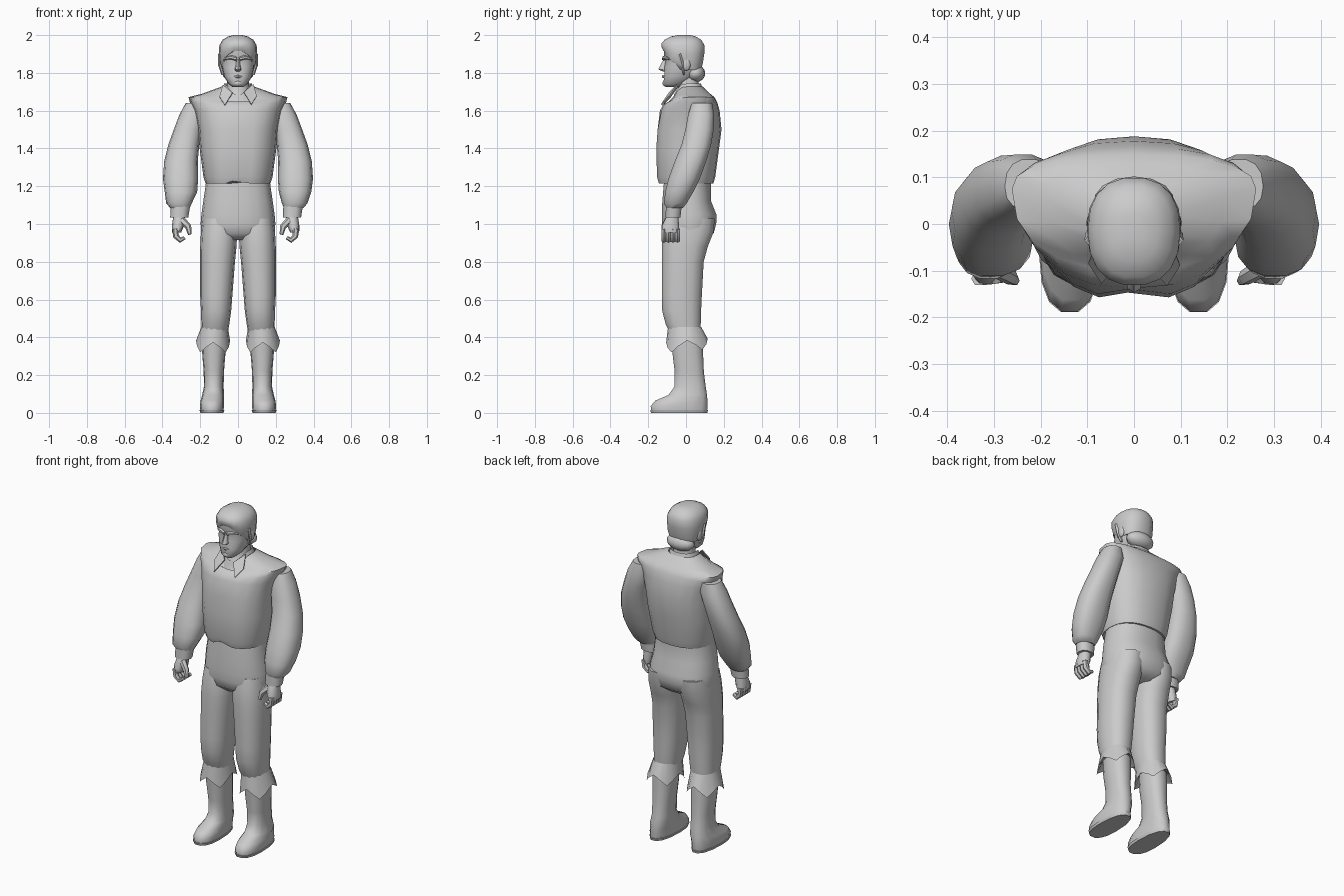
import bpy, bmesh, math
from mathutils import Vector

grey = bpy.data.materials.new("plain_grey")
grey.diffuse_color = (0.6, 0.6, 0.6, 1)


def finish(name, bm, angle=50):
    bmesh.ops.recalc_face_normals(bm, faces=bm.faces[:])
    me = bpy.data.meshes.new(name)
    bm.to_mesh(me)
    bm.free()
    me.materials.append(grey)
    ob = bpy.data.objects.new(name, me)
    bpy.context.collection.objects.link(ob)
    bpy.ops.object.select_all(action='DESELECT')
    ob.select_set(True)
    bpy.context.view_layer.objects.active = ob
    bpy.ops.object.shade_smooth_by_angle(angle=math.radians(angle))
    return ob


def skin(bm, loops, cap0, cap1):
    n = len(loops[0])
    for a, b in zip(loops, loops[1:]):
        for i in range(n):
            j = (i + 1) % n
            bm.faces.new((a[i], a[j], b[j], b[i]))
    if cap0:
        bm.faces.new(loops[0][::-1])
    if cap1:
        bm.faces.new(loops[-1])


def loft(name, rings, n=16, side=1, caps=(True, True), power=0.85, warp=None):
    """Rings: z, centre x, half width, front y, widest y, back y, front drop."""
    bm = bmesh.new()
    loops = []
    for k, (z, cx, rx, yf, yc, yb, *drop) in enumerate(rings):
        loop = []
        for i in range(n):
            a = 2 * math.pi * i / n
            c, s = math.cos(a), math.sin(a)
            x = cx + rx * math.copysign(abs(c) ** power, c)
            t = abs(s) ** power
            y = yc + t * ((yb - yc) if s > 0 else (yf - yc))
            p = Vector((x, y, z - (drop[0] * max(0, -s) ** 3 if drop else 0)))
            if warp:
                p = warp(p, k, a)
            loop.append(bm.verts.new((p.x * side, p.y, p.z)))
        loops.append(loop)
    skin(bm, loops, *caps)
    return finish(name, bm)


def tube(name, pts, radii, n=6, flat=1.0):
    """Closed tube along points, flattened across its second axis by flat."""
    bm = bmesh.new()
    pts = [Vector(p) for p in pts]
    loops = []
    for i, (p, r) in enumerate(zip(pts, radii)):
        d = (pts[min(i + 1, len(pts) - 1)] - pts[max(i - 1, 0)]).normalized()
        ref = Vector((0, 1, 0)) if abs(d.y) < 0.8 else Vector((1, 0, 0))
        u = d.cross(ref).normalized()
        v = d.cross(u)
        loops.append([bm.verts.new(p + r * (u * math.cos(2 * math.pi * k / n)
                      + flat * v * math.sin(2 * math.pi * k / n))) for k in range(n)])
    skin(bm, loops, True, True)
    return finish(name, bm)


def ball(name, loc, size):
    bm = bmesh.new()
    bmesh.ops.create_uvsphere(bm, u_segments=14, v_segments=8, radius=1)
    for v in bm.verts:
        v.co = Vector(v.co[i] * size[i] + loc[i] for i in range(3))
    return finish(name, bm, 60)


def plate(name, pts, thick=0.006):
    bm = bmesh.new()
    pts = [Vector(p) for p in pts]
    nrm = (pts[1] - pts[0]).cross(pts[2] - pts[0]).normalized() * thick
    skin(bm, [[bm.verts.new(p) for p in pts], [bm.verts.new(p + nrm) for p in pts]], True, True)
    return finish(name, bm, 30)


# Vest, with a groove where the front closes
def groove(p, k, a):
    if k < 4 and abs(a - 1.5 * math.pi) < 0.05:
        p.y += 0.018
        p.x -= 0.03 - 0.008 * k
        p.z += 0.012 if k == 0 else 0
    return p


loft("vest", [
    (1.215, 0, 0.172, -0.150, 0, 0.145), (1.25, 0, 0.183, -0.160, 0, 0.155),
    (1.40, 0, 0.203, -0.165, 0.02, 0.175), (1.50, 0, 0.210, -0.158, 0.03, 0.188),
    (1.60, 0, 0.232, -0.138, 0.05, 0.178), (1.645, 0, 0.255, -0.118, 0.07, 0.165, 0.01),
    (1.672, 0, 0.262, -0.100, 0.075, 0.150, 0.03), (1.688, 0, 0.195, -0.092, 0.06, 0.130, 0.04),
    (1.728, 0, 0.085, -0.080, 0.02, 0.088, 0.10)], n=20, caps=(True, False), warp=groove)

# Shirt chest, neck and collar
loft("neck", [
    (1.55, 0, 0.10, -0.125, 0, 0.08), (1.62, 0, 0.085, -0.100, 0, 0.075),
    (1.69, 0, 0.068, -0.055, 0.02, 0.075), (1.73, 0, 0.058, -0.04, 0.015, 0.068),
    (1.82, 0, 0.055, -0.045, 0.01, 0.065)], n=12)
loft("shirt_collar", [
    (1.69, 0, 0.092, -0.085, 0.02, 0.098, 0.06), (1.745, 0, 0.072, -0.062, 0.02, 0.08, 0.06)],
    n=14, caps=(False, False))

# Trousers
loft("trouser_hips", [
    (0.915, 0, 0.13, -0.08, 0, 0.10), (0.95, 0, 0.192, -0.122, 0.01, 0.148),
    (1.00, 0, 0.198, -0.130, 0.01, 0.162), (1.05, 0, 0.194, -0.130, 0.01, 0.163),
    (1.12, 0, 0.184, -0.127, 0, 0.135), (1.20, 0, 0.172, -0.120, 0, 0.135),
    (1.26, 0, 0.165, -0.115, 0, 0.13)], n=18)


def ragged(p, k, a):
    # Turned down boot tops have a ragged, notched lower edge
    if k == 1:
        p.z += 0.028 * math.cos(4 * a) + 0.01 * math.sin(a)
    return p


for side, tag, out in ((1, "left", 0.0), (-1, "right", 0.025)):
    loft(tag + "_trouser_leg", [
        (0.42, 0.122, 0.068, -0.085, 0, 0.075), (0.47, 0.120, 0.074, -0.110, -0.015, 0.08),
        (0.54, 0.116, 0.080, -0.128, -0.02, 0.082), (0.62, 0.115, 0.085, -0.130, -0.02, 0.086),
        (0.80, 0.108, 0.092, -0.130, -0.015, 0.096), (0.88, 0.104, 0.096, -0.130, -0.01, 0.118),
        (0.96, 0.100, 0.096, -0.125, 0, 0.15), (1.03, 0.098, 0.09, -0.11, 0, 0.155)],
        n=14, side=side)
    loft(tag + "_boot_cuff", [
        (0.455, 0.124, 0.070, -0.095, 0, 0.080), (0.355, 0.132, 0.090, -0.105, 0.005, 0.115),
        (0.40, 0.128, 0.062, -0.075, 0, 0.088)], side=side, caps=(False, False), warp=ragged)
    loft(tag + "_boot", [
        (0.005, 0.138, 0.060, -0.185, -0.06, 0.115), (0.035, 0.138, 0.064, -0.190, -0.06, 0.118),
        (0.065, 0.136, 0.062, -0.165, -0.04, 0.117), (0.095, 0.132, 0.058, -0.095, 0.02, 0.113),
        (0.14, 0.128, 0.052, -0.062, 0.025, 0.106), (0.22, 0.128, 0.054, -0.062, 0.02, 0.096),
        (0.32, 0.128, 0.062, -0.074, 0.01, 0.092), (0.42, 0.126, 0.064, -0.078, 0.005, 0.086)],
        n=14, side=side)
    loft(tag + "_boot_sole", [
        (0.0, 0.138, 0.061, -0.188, -0.06, 0.117), (0.014, 0.138, 0.066, -0.192, -0.06, 0.120)],
        n=14, side=side)

    # Puffed sleeve and its tight wrist band
    loft(tag + "_sleeve", [
        (1.085, 0.295 + out / 2, 0.052, -0.105, -0.06, -0.015),
        (1.11, 0.300 + out / 2, 0.068, -0.118, -0.05, 0.005),
        (1.17, 0.302, 0.086, -0.112, -0.03, 0.04), (1.24, 0.304, 0.093, -0.095, 0, 0.075),
        (1.33, 0.302, 0.089, -0.062, 0.03, 0.108), (1.42, 0.287, 0.082, -0.025, 0.055, 0.135),
        (1.50, 0.265, 0.075, -0.005, 0.07, 0.148), (1.58, 0.238, 0.072, 0.010, 0.08, 0.150),
        (1.64, 0.225, 0.052, 0.030, 0.08, 0.140)], n=14, side=side)
    loft(tag + "_wrist_band", [
        (1.035, 0.286 + out, 0.048, -0.110, -0.07, -0.028),
        (1.10, 0.292 + out / 2, 0.052, -0.108, -0.065, -0.02)], n=10, side=side)

    # Half closed hand
    loft(tag + "_palm", [
        (0.955, 0.300 + out, 0.024, -0.128, -0.08, -0.035),
        (0.99, 0.293 + out, 0.032, -0.130, -0.08, -0.035),
        (1.05, 0.284 + out, 0.032, -0.100, -0.07, -0.04)], n=10, side=side)
    for f in range(4):
        y = -0.117 + 0.024 * f
        path = [(0.308, 0.975), (0.303, 0.935), (0.280, 0.914), (0.258, 0.928)]
        tube(f"{tag}_finger_{f + 1}", [(side * (x + out), y, z) for x, z in path],
             (0.016, 0.016, 0.014, 0.010))
    tube(tag + "_thumb", [(side * (x + out), y, z) for x, y, z in
         ((0.272, -0.095, 1.02), (0.238, -0.115, 0.985), (0.230, -0.122, 0.945))],
         (0.020, 0.017, 0.010))

    # Collar point and lapel
    plate(tag + "_collar_point", [(side * x, y, z) for x, y, z in (
        (0.080, -0.040, 1.738), (0.030, -0.085, 1.695), (0.070, -0.128, 1.630),
        (0.098, -0.085, 1.675))])

    # Face details on each side
    ball(tag + "_ear", (side * 0.090, 0.002, 1.845), (0.012, 0.022, 0.034))
    tube(tag + "_brow", [(side * 0.008, -0.118, 1.874), (side * 0.035, -0.114, 1.882),
                         (side * 0.068, -0.088, 1.876)], (0.010, 0.011, 0.007))
    tube(tag + "_sideburn", [(side * 0.088, -0.035, 1.90), (side * 0.090, -0.02, 1.84),
                             (side * 0.080, -0.01, 1.79)], (0.018, 0.015, 0.008), flat=0.7)

# Head
loft("face", [
    (1.725, 0, 0.030, -0.108, -0.07, -0.035), (1.742, 0, 0.050, -0.122, -0.06, 0),
    (1.78, 0, 0.074, -0.116, -0.035, 0.05), (1.83, 0, 0.085, -0.116, -0.02, 0.075),
    (1.865, 0, 0.088, -0.108, -0.02, 0.08), (1.89, 0, 0.090, -0.118, -0.02, 0.085),
    (1.94, 0, 0.088, -0.115, -0.02, 0.085)], n=18)
loft("nose", [
    (1.808, 0, 0.012, -0.122, -0.11, -0.10), (1.818, 0, 0.018, -0.147, -0.115, -0.10),
    (1.835, 0, 0.013, -0.139, -0.11, -0.10), (1.872, 0, 0.009, -0.118, -0.105, -0.10)], n=8)
tube("lips", [(-0.026, -0.108, 1.778), (0, -0.121, 1.781), (0.026, -0.108, 1.778)],
     (0.004, 0.008, 0.004))
ball("chin", (0, -0.098, 1.745), (0.028, 0.027, 0.020))

# Swept hair and the roll at the nape
loft("hair", [
    (1.815, 0, 0.086, -0.095, 0.01, 0.080, -0.105), (1.85, 0, 0.097, -0.120, 0, 0.090, -0.07),
    (1.90, 0, 0.101, -0.130, -0.01, 0.098, -0.035), (1.945, 0, 0.099, -0.132, -0.015, 0.100, -0.01),
    (1.975, 0, 0.082, -0.115, -0.015, 0.082), (1.993, 0, 0.052, -0.080, -0.015, 0.052),
    (2.0, 0, 0.022, -0.04, -0.01, 0.025)], n=18)
ball("nape_hair", (0, 0.050, 1.797), (0.086, 0.052, 0.047))
